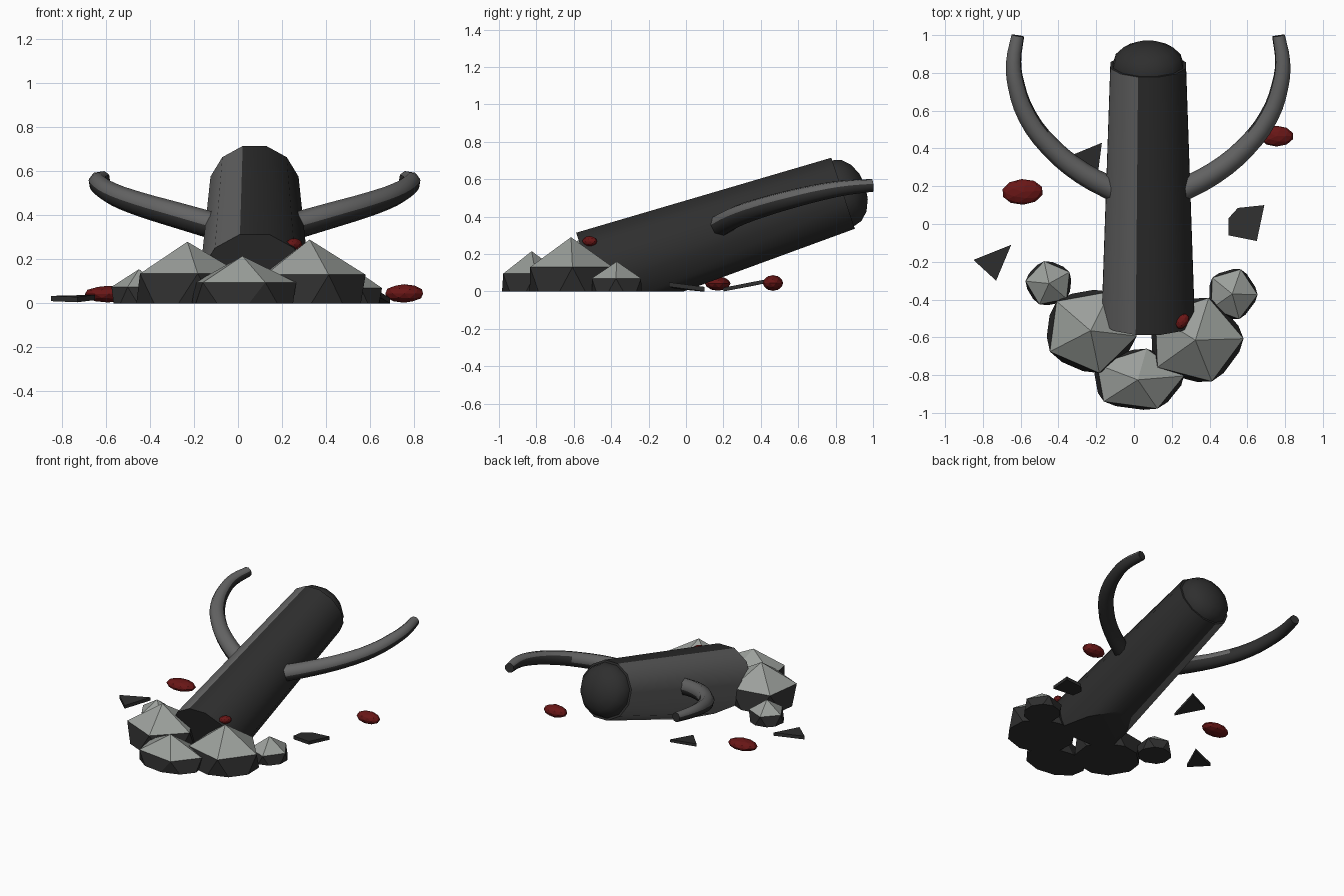
import bpy, bmesh, math
from mathutils import Vector, Matrix

if "Cube" in bpy.data.objects:
    bpy.data.objects.remove(bpy.data.objects["Cube"])


def material(name, rgb):
    m = bpy.data.materials.new(name)
    m.diffuse_color = (*rgb, 1)
    m.use_nodes = True
    m.node_tree.nodes["Principled BSDF"].inputs["Base Color"].default_value = m.diffuse_color
    return m


CHARCOAL = material("charcoal", (0.028, 0.028, 0.028))
ASH = material("ash grey", (0.13, 0.13, 0.13))
STONE = material("pale stone", (0.33, 0.35, 0.33))
RED = material("dark red", (0.14, 0.008, 0.008))


def finish(name, bm, mats, rule=None, smooth=None):
    """Turn a bmesh into an object; rule picks the material of each face."""
    bmesh.ops.recalc_face_normals(bm, faces=bm.faces)
    bm.normal_update()
    for f in bm.faces:
        f.material_index = int(rule(f)) if rule else 0
    me = bpy.data.meshes.new(name)
    bm.to_mesh(me)
    bm.free()
    for m in mats:
        me.materials.append(m)
    ob = bpy.data.objects.new(name, me)
    bpy.context.collection.objects.link(ob)
    if smooth:
        bpy.ops.object.select_all(action='DESELECT')
        ob.select_set(True)
        bpy.context.view_layer.objects.active = ob
        bpy.ops.object.shade_smooth_by_angle(angle=math.radians(smooth))
    return ob


def cut_at_ground(bm):
    geom = bm.verts[:] + bm.edges[:] + bm.faces[:]
    cut = bmesh.ops.bisect_plane(bm, geom=geom, plane_co=(0, 0, 0),
                                 plane_no=(0, 0, -1), clear_outer=True)
    edges = [e for e in cut['geom_cut'] if isinstance(e, bmesh.types.BMEdge)]
    bmesh.ops.holes_fill(bm, edges=edges, sides=0)


# Leaning trunk: twelve-sided taper, cut off by the ground
BASE = Vector((0.075, -0.51, 0.08))
TOP = Vector((0.075, 0.84, 0.525))
axis = (TOP - BASE).normalized()
side = Vector((1, 0, 0))
up = axis.cross(side)
if up.z < 0:
    up = -up


def ring(bm, centre, radius, n=12):
    pts = []
    for i in range(n):
        a = 2 * math.pi * (i + 0.5) / n
        pts.append(bm.verts.new(centre + radius * (math.cos(a) * side + math.sin(a) * up)))
    return pts


def bridge(bm, a, b):
    n = len(a)
    for i in range(n):
        bm.faces.new((a[i], a[(i + 1) % n], b[(i + 1) % n], b[i]))


bm = bmesh.new()
low, high = ring(bm, BASE, 0.255), ring(bm, TOP, 0.207)
bridge(bm, low, high)
bm.faces.new(low)
bm.faces.new(high)
cut_at_ground(bm)
finish("trunk", bm, [CHARCOAL, ASH], lambda f: f.normal.x < -0.15, 35)

# Domed end of the trunk
bm = bmesh.new()
prev = ring(bm, TOP - axis * 0.02, 0.192)
bm.faces.new(prev)
for k in range(4):
    t = math.radians(22.5 * k)
    cur = ring(bm, TOP + axis * 0.125 * math.sin(t), 0.192 * math.cos(t))
    bridge(bm, prev, cur)
    prev = cur
tip = bm.verts.new(TOP + axis * 0.125)
for i in range(12):
    bm.faces.new((prev[i], prev[(i + 1) % 12], tip))
finish("trunk_dome", bm, [CHARCOAL], None, 50)

# Curved branches, mirrored about the trunk: offset, y, z, radius
PATH = [(0.16, 0.17, 0.345, 0.062), (0.35, 0.27, 0.40, 0.059), (0.52, 0.41, 0.45, 0.055),
        (0.64, 0.57, 0.495, 0.051), (0.70, 0.74, 0.535, 0.046),
        (0.712, 0.86, 0.555, 0.041), (0.69, 0.997, 0.567, 0.035)]


def branch(name, sign):
    cu = bpy.data.curves.new(name + "_path", 'CURVE')
    cu.dimensions = '3D'
    cu.bevel_depth = 1.0
    cu.bevel_resolution = 2
    cu.resolution_u = 3
    cu.use_fill_caps = True
    sp = cu.splines.new('BEZIER')
    sp.bezier_points.add(len(PATH) - 1)
    for p, (dx, y, z, r) in zip(sp.bezier_points, PATH):
        p.co = (0.075 + sign * dx, y, z)
        p.radius = r
        p.handle_left_type = p.handle_right_type = 'AUTO'
    tmp = bpy.data.objects.new(name + "_path", cu)
    bpy.context.collection.objects.link(tmp)
    dg = bpy.context.evaluated_depsgraph_get()
    me = bpy.data.meshes.new_from_object(tmp.evaluated_get(dg))
    bm = bmesh.new()
    bm.from_mesh(me)
    bmesh.ops.remove_doubles(bm, verts=bm.verts, dist=0.0005)
    bpy.data.objects.remove(tmp)
    bpy.data.meshes.remove(me)
    finish(name, bm, [CHARCOAL, ASH], lambda f: f.normal.z > 0.3, 50)


branch("left_branch", -1)
branch("right_branch", 1)


# Faceted rocks around the base: pale tops, dark sides, flat on the ground
def rock(name, x, y, rx, ry, top, shoulder, turn):
    rz = (top - shoulder) / 0.553
    bm = bmesh.new()
    bmesh.ops.create_icosphere(bm, subdivisions=1, radius=1)
    bm.transform(Matrix.Translation((x, y, top - rz)) @ Matrix.Diagonal((rx, ry, rz, 1))
                 @ Matrix.Rotation(math.radians(turn), 4, 'Z'))
    cut_at_ground(bm)
    finish(name, bm, [CHARCOAL, STONE], lambda f: f.normal.z > 0.45)


rock("left_rock", -0.23, -0.565, 0.275, 0.255, 0.28, 0.135, 65)
rock("right_rock", 0.325, -0.615, 0.285, 0.26, 0.29, 0.13, 290)
rock("front_rock", 0.02, -0.825, 0.275, 0.188, 0.215, 0.095, 295)
rock("small_left_rock", -0.45, -0.315, 0.14, 0.135, 0.155, 0.075, 30)
rock("small_right_rock", 0.52, -0.37, 0.15, 0.155, 0.16, 0.07, 70)


# Red lumps on the ground and on the trunk
def lump(name, centre, size, turn):
    bm = bmesh.new()
    bmesh.ops.create_icosphere(bm, subdivisions=2, radius=1)
    bm.transform(Matrix.Translation(centre) @ Matrix.Rotation(math.radians(turn), 4, 'Z')
                 @ Matrix.Diagonal((*size, 1)))
    finish(name, bm, [RED])


lump("left_lump", (-0.59, 0.17, 0.042), (0.11, 0.068, 0.038), 3)
lump("right_lump", (0.755, 0.465, 0.045), (0.09, 0.055, 0.042), 0)
lump("trunk_lump", (0.255, -0.515, 0.268), (0.045, 0.032, 0.028), 50)


# Flat splinters scattered on the ground
def splinter(name, pts, thick):
    bm = bmesh.new()
    low = [bm.verts.new(p) for p in pts]
    high = [bm.verts.new((x, y, z + thick)) for x, y, z in pts]
    bridge(bm, low, high)
    bm.faces.new(low)
    bm.faces.new(high)
    finish(name, bm, [CHARCOAL])


splinter("left_splinter", [(-0.85, -0.19, 0.01), (-0.73, -0.30, 0.005), (-0.65, -0.11, 0.015)], 0.024)
splinter("back_splinter", [(-0.34, 0.36, 0.03), (-0.20, 0.20, 0.0), (-0.17, 0.43, 0.045)], 0.02)
splinter("right_splinter", [(0.50, -0.06, 0.015), (0.65, -0.09, 0.025), (0.69, 0.10, 0.0),
                            (0.55, 0.085, 0.0), (0.50, 0.03, 0.005)], 0.024)
